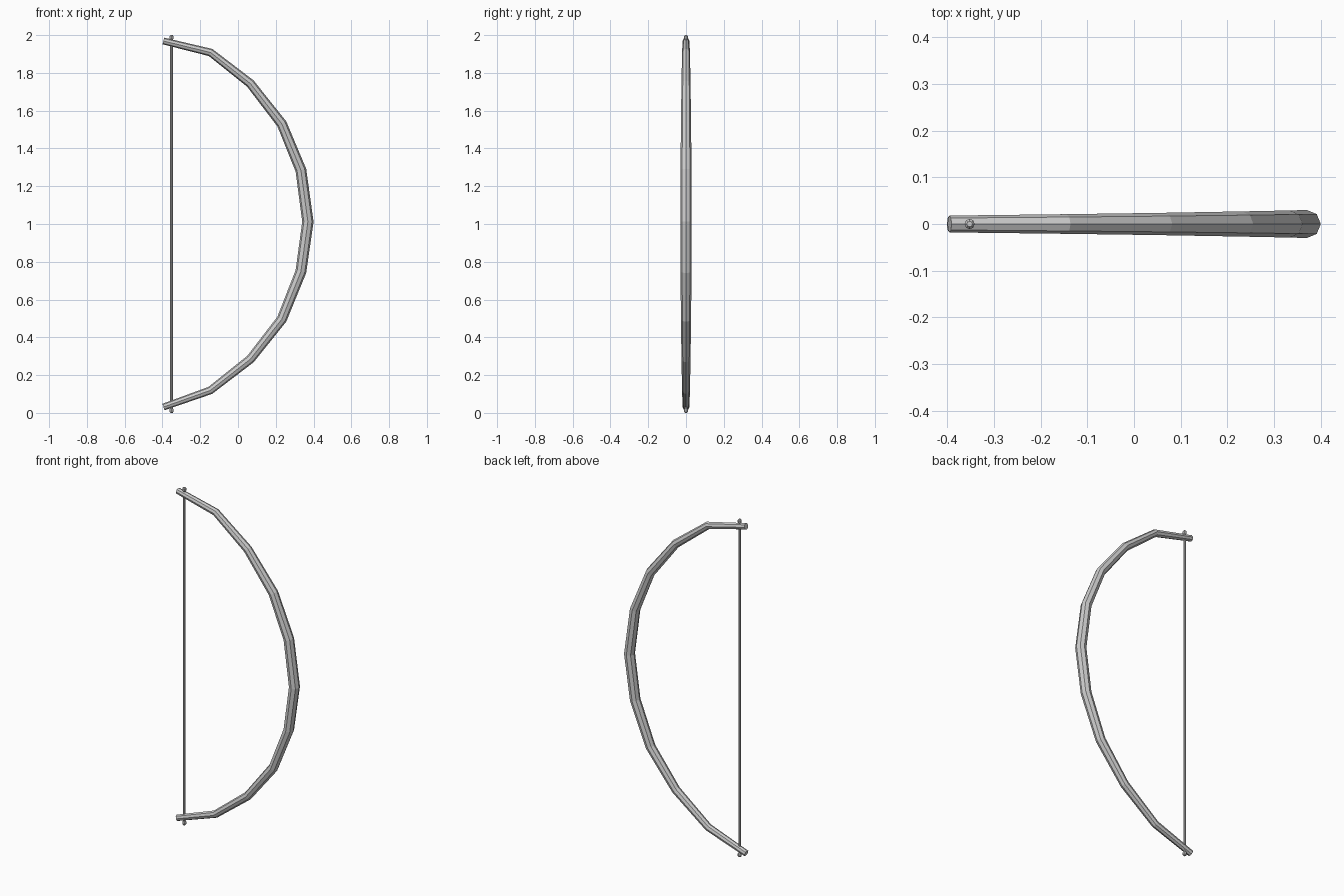
import bpy, math
from mathutils import Vector

if "Cube" in bpy.data.objects:
    bpy.data.objects.remove(bpy.data.objects["Cube"])


def tube(name, path, radii, sides):
    """Sweep a ring along a path in the XZ plane, mitred at each bend."""
    pts = [Vector((x, 0, z)) for x, z in path]
    verts, faces = [], []
    side = Vector((0, 1, 0))
    n = len(pts)
    for i, p in enumerate(pts):
        a = (pts[i] - pts[max(i - 1, 0)]).normalized()
        b = (pts[min(i + 1, n - 1)] - pts[i]).normalized()
        out = side.cross((a + b).normalized())
        for k in range(sides):
            t = 2 * math.pi * k / sides
            verts.append(p + radii[i] * (math.cos(t) * side + math.sin(t) * out))
    for i in range(n - 1):
        for k in range(sides):
            k2 = (k + 1) % sides
            faces.append((i * sides + k, i * sides + k2,
                          (i + 1) * sides + k2, (i + 1) * sides + k))
    faces.append(tuple(reversed(range(sides))))
    faces.append(tuple(range((n - 1) * sides, n * sides)))
    mesh = bpy.data.meshes.new(name)
    mesh.from_pydata(verts, [], faces)
    mesh.update()
    obj = bpy.data.objects.new(name, mesh)
    bpy.context.collection.objects.link(obj)
    return obj


# Curved wooden limb, thickest at the grip
limb = [(-0.395, 0.031), (-0.147, 0.119), (0.066, 0.285), (0.232, 0.496),
        (0.333, 0.748), (0.37, 1.012), (0.333, 1.285), (0.232, 1.53),
        (0.065, 1.744), (-0.145, 1.908), (-0.395, 1.969)]
half = [0.018, 0.021, 0.024, 0.027, 0.029]
tube("bow_limb", limb, half + [0.03] + half[::-1], 8)

# Straight string through both tips, with a small knot at each end
X = -0.352
knot = [(0.0, 0.006), (0.006, 0.011), (0.018, 0.011), (0.024, 0.007)]
profile = knot + [(2 - z, r) for z, r in reversed(knot)]
tube("bow_string", [(X, z) for z, r in profile], [r for z, r in profile], 8)
